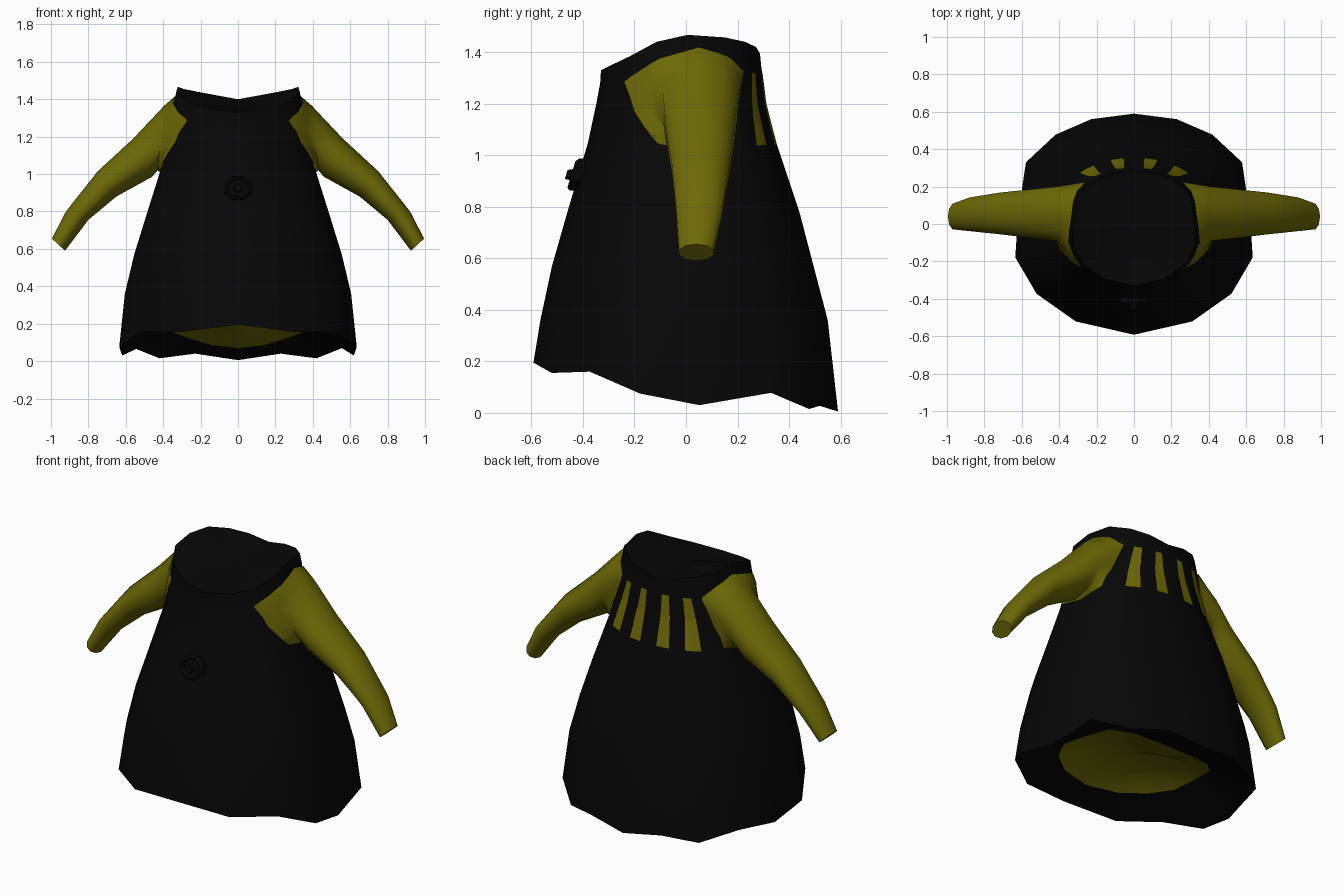
import bpy, bmesh, math
from mathutils import Vector
from mathutils.bvhtree import BVHTree

if "Cube" in bpy.data.objects:
    bpy.data.objects.remove(bpy.data.objects["Cube"])


def material(name, rgb):
    m = bpy.data.materials.new(name)
    m.diffuse_color = (*rgb, 1)
    m.use_nodes = True
    m.node_tree.nodes["Principled BSDF"].inputs["Base Color"].default_value = m.diffuse_color
    return m


BLACK = material("black cloth", (0.002, 0.002, 0.002))
OLIVE = material("olive yellow cloth", (0.155, 0.143, 0.002))


def make(name, bm, mat, smooth=70):
    bmesh.ops.recalc_face_normals(bm, faces=bm.faces)
    me = bpy.data.meshes.new(name)
    bm.to_mesh(me)
    ob = bpy.data.objects.new(name, me)
    bpy.context.collection.objects.link(ob)
    me.materials.append(mat)
    bpy.ops.object.select_all(action='DESELECT')
    ob.select_set(True)
    bpy.context.view_layer.objects.active = ob
    if smooth:
        bpy.ops.object.shade_smooth_by_angle(angle=math.radians(smooth))
    return ob


def loft(rings, start_cap=False, end_cap=False):
    bm = bmesh.new()
    vr = [[bm.verts.new(p) for p in r] for r in rings]
    n = len(vr[0])
    for a, b in zip(vr, vr[1:]):
        for i in range(n):
            j = (i + 1) % n
            bm.faces.new((a[i], a[j], b[j], b[i]))
    for ring, cap in ((vr[0], start_cap), (vr[-1], end_cap)):
        if cap:
            c = bm.verts.new(sum((v.co for v in ring), Vector()) / n)
            for i in range(n):
                bm.faces.new((ring[i], ring[(i + 1) % n], c))
    return bm


# Half outline of the robe from back centre to front centre, mirrored to 16 sides
HALF = [(0, 1), (.36, .95), (.66, .81), (.91, .56), (.975, .09),
        (1, -.3), (.82, -.63), (.49, -.88), (0, -1)]
UNIT = HALF + [(-x, y) for x, y in HALF[-2:0:-1]]


def mirror(vals):
    return vals + vals[-2:0:-1]


def ring(hx, front, back, z):
    zs = z if isinstance(z, list) else [z] * 16
    mid, hy = (front + back) / 2, (back - front) / 2
    return [Vector((u * hx, mid + v * hy, h)) for (u, v), h in zip(UNIT, zs)]


RIM = mirror([1.395, 1.42, 1.44, 1.457, 1.467, 1.44, 1.385, 1.348, 1.33])
HEM = mirror([.005, .04, .015, .078, .03, .075, .16, .155, .195])
INNER = mirror([.07, .085, .12, .155, .18, .2, .21, .21, .21])

# Robe body: sunken neck, collar, flared skirt, hem turned inwards
body_bm = loft([
    ring(.29, -.285, .25, [z - .015 for z in RIM]),
    ring(.33, -.33, .287, RIM),
    ring(.34, -.333, .292, [z - .05 for z in RIM]),
    ring(.368, -.348, .312, 1.2),
    ring(.405, -.38, .35, 1.05),
    ring(.49, -.46, .44, .78),
    ring(.555, -.52, .495, .57),
    ring(.605, -.565, .55, .36),
    ring(.635, -.592, .59, HEM),
    ring(.385, -.4, .385, INNER),
], start_cap=True)
bmesh.ops.recalc_face_normals(body_bm, faces=body_bm.faces)
tree = BVHTree.FromBMesh(body_bm)
make("robe_body", body_bm, BLACK)

# Lining seen from below
make("lining", loft([
    ring(.385, -.4, .385, INNER),
    ring(.3, -.31, .3, [z + .04 for z in INNER]),
    ring(.16, -.16, .16, [z * .8 + .1 for z in INNER]),
], end_cap=True), OLIVE, 90)

# Sleeves: shoulder patch laid on the body, then a tapering tube
ROOT = [(.335, .05, 1.42), (.335, -.1, 1.375), (.25, -.21, 1.28), (.315, -.19, 1.165),
        (.40, -.11, 1.04), (.425, .04, 1.01), (.40, .19, 1.05), (.35, .235, 1.18),
        (.28, .25, 1.33), (.32, .19, 1.38)]
# top x, top z, bottom x, bottom z, front y, back y
SECTIONS = [(.395, 1.365, .43, 1.02, -.09, .2),
            (.56, 1.19, .46, .985, -.078, .188),
            (.75, 1.015, .65, .88, -.055, .168),
            (.92, .80, .80, .755, -.038, .142),
            (.995, .655, .925, .59, -.028, .108)]


def on_body(p, gap=.008):
    loc, nor, _, _ = tree.find_nearest(Vector(p))
    return loc + nor * gap


def push_out(p, gap):
    loc, nor, _, _ = tree.find_nearest(p)
    return p if (p - loc).dot(nor) > gap else loc + nor * gap


def halve(r):
    out = []
    for i, p in enumerate(r):
        out += [Vector(p), (Vector(p) + Vector(r[(i + 1) % len(r)])) / 2]
    return out


def sleeve_ring(tx, tz, bx, bz, y0, y1):
    pts = []
    for i in range(10):
        a = 2 * math.pi * i / 10
        t = (1 - math.cos(a)) / 2
        y = (y0 + y1) / 2 - math.sin(a) * (y1 - y0) / 2 / .95
        pts.append(Vector((tx + (bx - tx) * t, y, tz + (bz - tz) * t)))
    return halve(pts)


root = [on_body(p) for p in halve(ROOT)]
tube = [sleeve_ring(*c) for c in SECTIONS]
tube[0] = [push_out(p, .014) for p in tube[0]]
blend = [[push_out(a.lerp(b, t), .013) for a, b in zip(root, tube[0])] for t in (.33, .67)]
for side, s in (("right", 1), ("left", -1)):
    rings = [[Vector((p.x * s, p.y, p.z)) for p in r] for r in [root] + blend + tube]
    make(side + "_sleeve", loft(rings, end_cap=True), OLIVE)

# Four tapering stripes below the back collar
for n, (xt, xb) in enumerate([(-.188, -.25), (-.07, -.09), (.07, .09), (.188, .25)]):
    bm = bmesh.new()
    rows = []
    for z in (1.32, 1.26, 1.2, 1.12, 1.035):
        t = (1.32 - z) / .285
        x, w = xt + (xb - xt) * t, .021 + .017 * t
        row = []
        for k in (-1, 0, 1):
            loc, nor, _, _ = tree.ray_cast(Vector((x + k * w, 2, z)), Vector((0, -1, 0)))
            row.append(bm.verts.new(loc + nor * .006))
        rows.append(row)
    for a, b in zip(rows, rows[1:]):
        for i in range(2):
            bm.faces.new((a[i], b[i], b[i + 1], a[i + 1]))
    make("back_stripe_%d" % (n + 1), bm, OLIVE, 0)


# Chest clasp: faceted disc following the slope, with a raised rim and a small stud
def disc(r, y):
    pts = []
    for i in range(8):
        a = math.pi * i / 4 + .39
        h = .85 * r * math.sin(a)
        pts.append(Vector((r * math.cos(a), y + .3 * h, .925 + h)))
    return pts


make("clasp", loft([disc(.076, -.39), disc(.08, -.432), disc(.065, -.445), disc(.05, -.432),
                    disc(.03, -.434), disc(.022, -.465)], end_cap=True), BLACK, 0)
